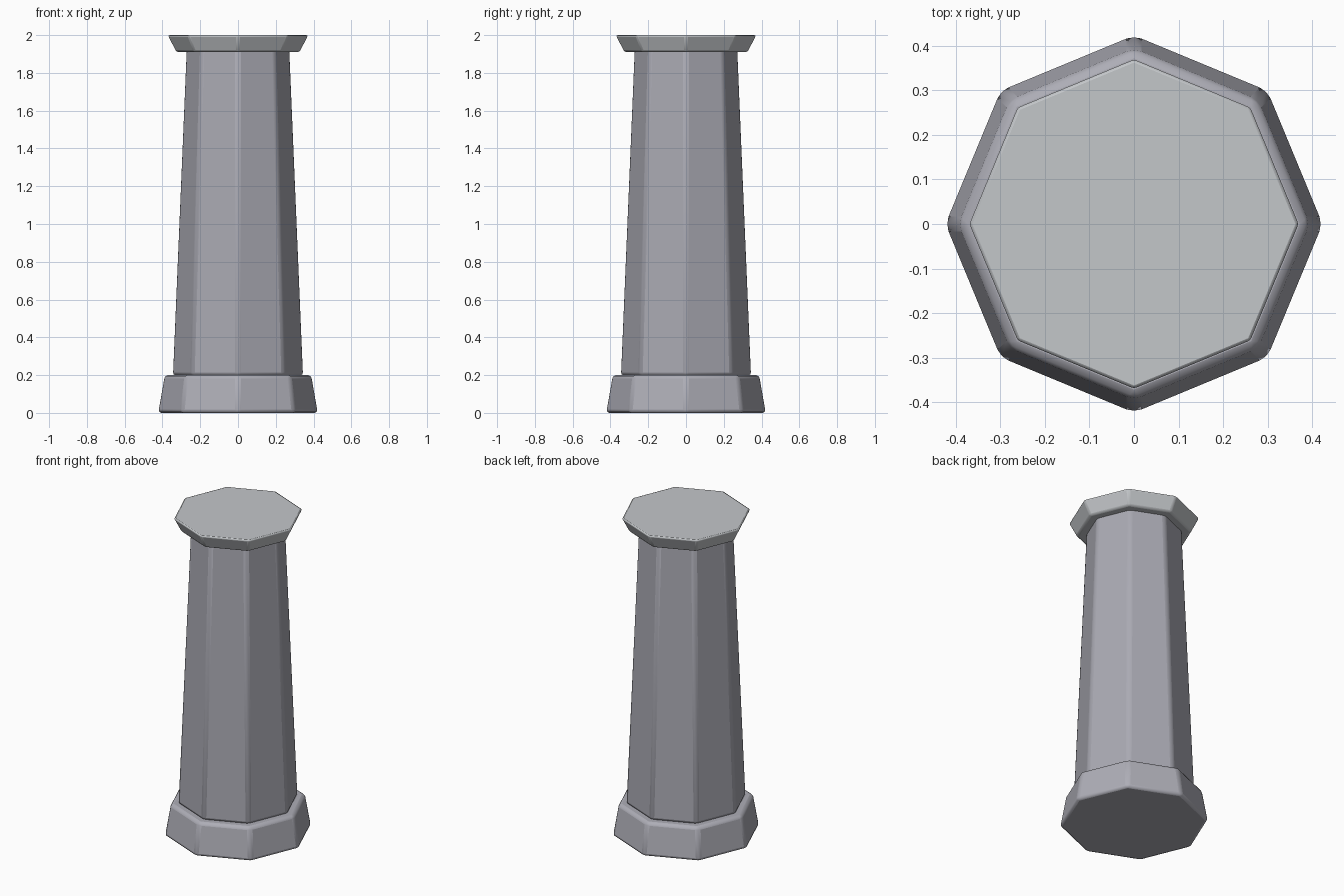
import bpy, math

if "Cube" in bpy.data.objects:
    bpy.data.objects.remove(bpy.data.objects["Cube"])


def octagon_block(name, z0, z1, r0, r1, bevel, color):
    """Tapered eight-sided block with a corner on each axis and soft edges."""
    bpy.ops.mesh.primitive_cone_add(vertices=8, radius1=r0, radius2=r1,
                                    depth=z1 - z0, location=(0, 0, (z0 + z1) / 2))
    ob = bpy.context.object
    ob.name = name
    mat = bpy.data.materials.new(name + "_stone")
    mat.diffuse_color = (*color, 1)
    mat.use_nodes = True
    mat.node_tree.nodes["Principled BSDF"].inputs["Base Color"].default_value = mat.diffuse_color
    ob.data.materials.append(mat)
    mod = ob.modifiers.new("soft_edges", 'BEVEL')
    mod.width = bevel
    mod.segments = 2
    mod.limit_method = 'ANGLE'
    mod.angle_limit = math.radians(30)
    bpy.ops.object.shade_smooth_by_angle(angle=math.radians(30))
    return ob


# Flared foot
octagon_block("base", 0.0, 0.2, 0.426, 0.391, 0.018, (0.42, 0.42, 0.47))
# Long tapering column
octagon_block("shaft", 0.197, 1.93, 0.348, 0.275, 0.018, (0.40, 0.40, 0.45))
# Outward-flaring cap
octagon_block("capital", 1.91, 2.0, 0.328, 0.374, 0.011, (0.55, 0.57, 0.59))
